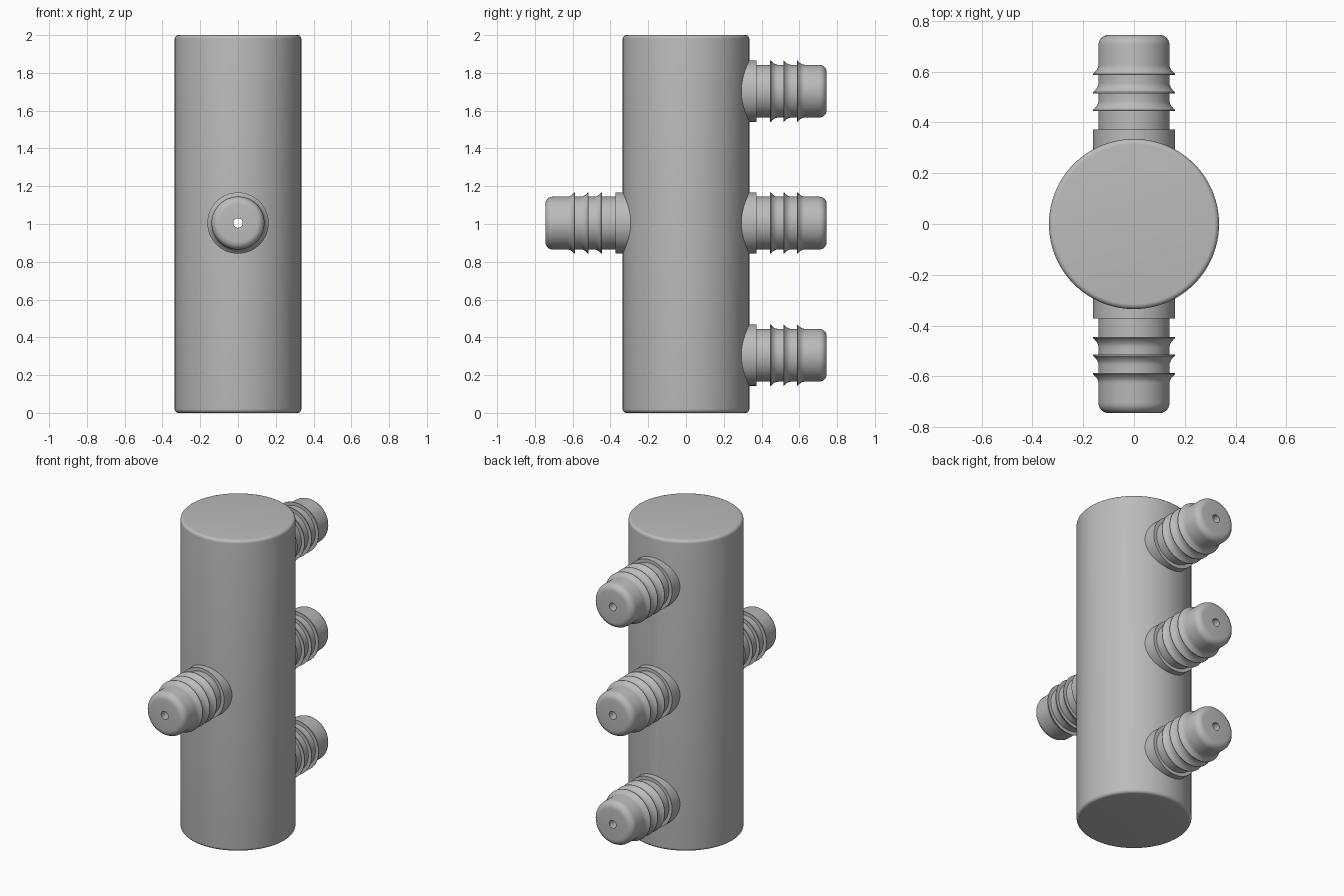
import bpy, bmesh
from math import pi, radians, sin, cos
from mathutils import Matrix

old = bpy.data.objects.get("Cube")
if old:
    bpy.data.objects.remove(old, do_unlink=True)

grey = bpy.data.materials.new("plain grey")
grey.use_nodes = True
colour = (0.5, 0.5, 0.5, 1)
grey.diffuse_color = colour
grey.node_tree.nodes["Principled BSDF"].inputs["Base Color"].default_value = colour

BODY_R, BORE_R, TUBE_R, RIM_R = 0.335, 0.025, 0.14, 0.162
ROOT, TIP, ROUND = 0.27, 0.745, 0.04


def lathe(name, profile, closed=False, steps=64):
    """Revolve (radius, height) points about z."""
    bm = bmesh.new()
    verts = [bm.verts.new((r, 0, z)) for r, z in profile]
    pairs = list(zip(verts, verts[1:]))
    if closed:
        pairs.append((verts[-1], verts[0]))
    edges = [bm.edges.new(p) for p in pairs]
    bmesh.ops.spin(bm, geom=verts + edges, cent=(0, 0, 0), axis=(0, 0, 1),
                   angle=2 * pi, steps=steps, use_duplicate=False)
    bmesh.ops.remove_doubles(bm, verts=bm.verts, dist=1e-5)
    bmesh.ops.recalc_face_normals(bm, faces=bm.faces)
    mesh = bpy.data.meshes.new(name)
    bm.to_mesh(mesh)
    bm.free()
    mesh.materials.append(grey)
    obj = bpy.data.objects.new(name, mesh)
    bpy.context.collection.objects.link(obj)
    return obj


def smooth(obj):
    bpy.ops.object.select_all(action="DESELECT")
    obj.select_set(True)
    bpy.context.view_layer.objects.active = obj
    bpy.ops.object.shade_smooth_by_angle(angle=radians(30))


def corner(r, z, size, start, count=6):
    """Quarter-circle points around (r, z)."""
    angles = [start + pi / 2 * i / count for i in range(count + 1)]
    return [(r + size * cos(a), z + size * sin(a)) for a in angles]


# Main cylinder with softly rounded rims
soft = 0.02
body = lathe("body", [(0, 0)] + corner(BODY_R - soft, soft, soft, -pi / 2)
             + corner(BODY_R - soft, 2 - soft, soft, 0) + [(0, 2)], steps=96)

# Hose nozzle outline: collar, neck, three flared barbs, rounded tip, bore
outline = [(BORE_R, ROOT), (RIM_R, ROOT), (RIM_R, 0.373), (TUBE_R, 0.373)]
for barb in (0.445, 0.515, 0.587):
    outline += [(TUBE_R, barb), (RIM_R, barb), (RIM_R, barb + 0.004)]
    # Concave flare from the rim back to the tube
    outline += [(TUBE_R + (RIM_R - TUBE_R) * (1 - t / 5) ** 2,
                 barb + 0.004 + 0.036 * t / 5) for t in range(1, 6)]
outline += corner(TUBE_R - ROUND, TIP - ROUND, ROUND, 0) + [(BORE_R, TIP)]

# One nozzle at the front, three at the back, each with a bore into the body
places = {"front_nozzle": (1.005, 1), "back_upper_nozzle": (1.703, -1),
          "back_middle_nozzle": (1.005, -1), "back_lower_nozzle": (0.305, -1)}
bore_mesh = bmesh.new()
for name, (height, side) in places.items():
    nozzle = lathe(name, outline, closed=True)
    turn = Matrix.Translation((0, 0, height)) @ Matrix.Rotation(side * pi / 2, 4, "X")
    nozzle.data.transform(turn)
    smooth(nozzle)
    if name != "front_nozzle":
        through = name == "back_middle_nozzle"
        length = 0.8 if through else 0.4
        shift = Matrix.Translation((0, 0, 0 if through else length / 2))
        bmesh.ops.create_cone(bore_mesh, cap_ends=True, segments=32, radius1=BORE_R,
                              radius2=BORE_R, depth=length, matrix=turn @ shift)

# Bore cutter applied to the body
mesh = bpy.data.meshes.new("bore_cutter")
bore_mesh.to_mesh(mesh)
bore_mesh.free()
mesh.materials.append(grey)
cutter = bpy.data.objects.new("bore_cutter", mesh)
bpy.context.collection.objects.link(cutter)
cutter.hide_render = True
cut = body.modifiers.new("bores", "BOOLEAN")
cut.operation = "DIFFERENCE"
cut.solver = "EXACT"
cut.object = cutter
smooth(body)
bpy.context.view_layer.objects.active = body
bpy.ops.object.modifier_apply(modifier="bores")
bpy.data.objects.remove(cutter, do_unlink=True)
